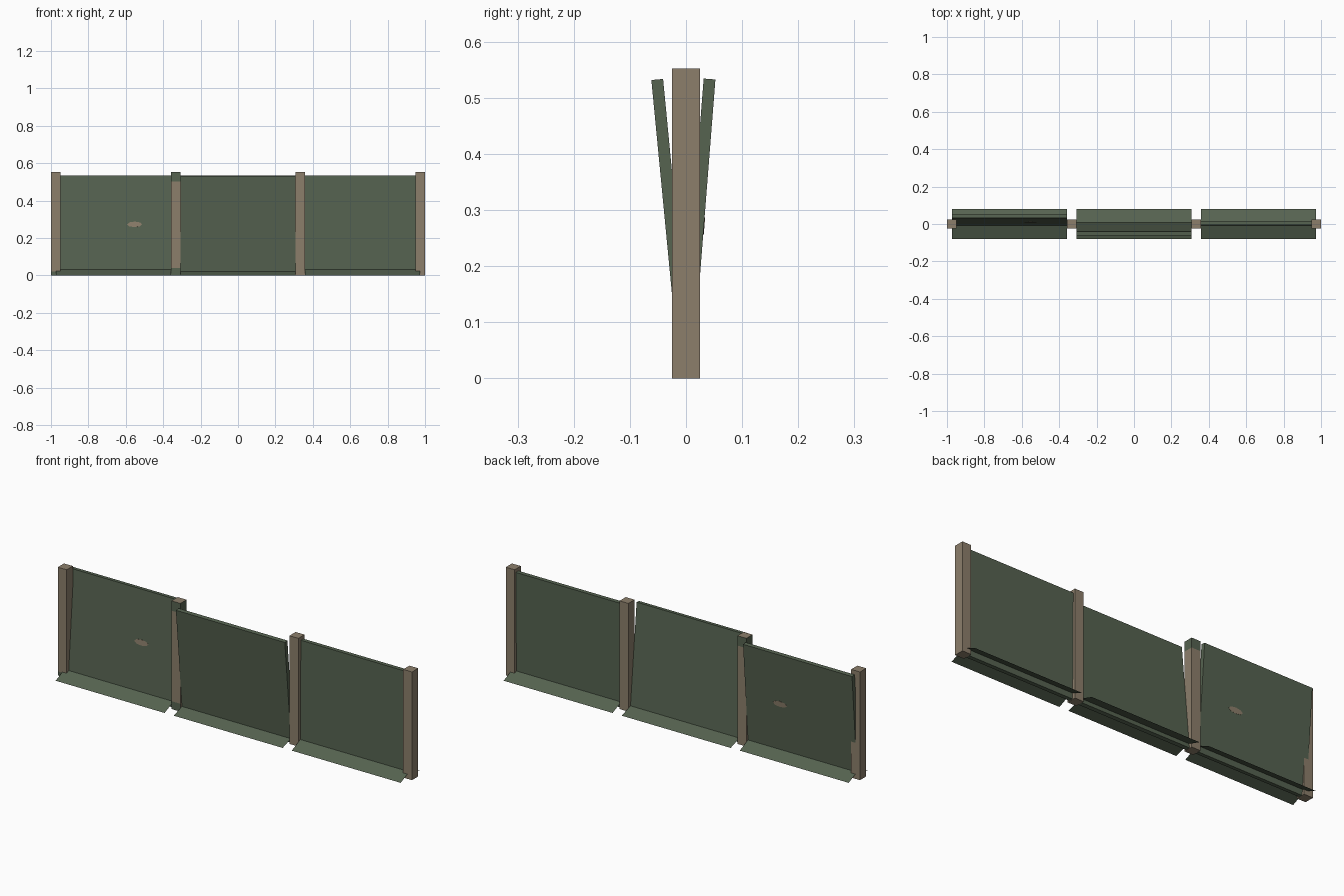
import bpy, bmesh, math
from mathutils import Matrix

if "Cube" in bpy.data.objects:
    bpy.data.objects.remove(bpy.data.objects["Cube"])


def material(name, rgb):
    m = bpy.data.materials.new(name)
    m.diffuse_color = (*rgb, 1)
    m.use_nodes = True
    m.node_tree.nodes["Principled BSDF"].inputs["Base Color"].default_value = m.diffuse_color
    return m


WOOD = material("weathered_wood", (0.265, 0.212, 0.148))
GREEN = material("green_fabric", (0.093, 0.125, 0.081))


def finish(name, bm, *mats):
    mesh = bpy.data.meshes.new(name)
    bm.to_mesh(mesh)
    bm.free()
    for m in mats:
        mesh.materials.append(m)
    ob = bpy.data.objects.new(name, mesh)
    bpy.context.collection.objects.link(ob)
    return ob


def box(bm, x, z0, z1, w, d):
    mat = Matrix.Translation((x, 0, (z0 + z1) / 2)) @ Matrix.Diagonal((w, d, z1 - z0, 1))
    bmesh.ops.create_cube(bm, size=1, matrix=mat)


# Square posts; stained bands are cut in by height
POST_W, POST_H = 0.05, 0.552
for i, (x, low, high) in enumerate([(-0.975, 0.02, 0.6), (-0.333, 0.04, 0.502),
                                    (0.333, 0.0, 0.6), (0.975, 0.0, 0.6)]):
    bm = bmesh.new()
    box(bm, x, 0, POST_H, POST_W, POST_W)
    for z in (low, high):
        if 0 < z < POST_H:
            bmesh.ops.bisect_plane(bm, geom=bm.verts[:] + bm.edges[:] + bm.faces[:],
                                   plane_co=(0, 0, z), plane_no=(0, 0, 1))
    bm.normal_update()
    for f in bm.faces:
        z = f.calc_center_median().z
        side = abs(f.normal.z) < 0.5
        front = f.normal.y < -0.5
        f.material_index = int(side and (z > high or (z < low and front)))
    finish(f"post_{i + 1}", bm, WOOD, GREEN)

# Fabric panels leaning by different angles, each with a sloping ground flap per side
PANEL_W, PANEL_H, PANEL_T = 0.615, 0.535, 0.021
for i, (x, lean, flap_z) in enumerate([(-0.6665, -4.5, 0.035), (0, 5.5, 0.026),
                                       (0.6665, -0.5, 0.035)]):
    tilt = Matrix.Rotation(math.radians(lean), 4, 'X')
    bm = bmesh.new()
    box(bm, x, 0.001, PANEL_H, PANEL_W, PANEL_T)
    bmesh.ops.transform(bm, matrix=tilt, verts=bm.verts)
    finish(f"fabric_panel_{i + 1}", bm, GREEN)

    for side, label in ((-1, "front"), (1, "back")):
        bm = bmesh.new()
        pts = [(x - PANEL_W / 2, 0, flap_z), (x - PANEL_W / 2, side * 0.079, 0),
               (x + PANEL_W / 2, side * 0.079, 0), (x + PANEL_W / 2, 0, flap_z)]
        f = bm.faces.new([bm.verts.new(p) for p in pts])
        f.normal_update()
        if f.normal.z < 0:
            f.normal_flip()
        finish(f"ground_flap_{label}_{i + 1}", bm, GREEN)

    # Small brown stain showing on both sides of the left panel
    if i == 0:
        bm = bmesh.new()
        place = tilt @ Matrix.Translation((-0.553, 0, 0.273)) @ Matrix.Rotation(math.pi / 2, 4, 'X')
        place = place @ Matrix.Diagonal((0.04, 0.015, 1, 1))
        bmesh.ops.create_cone(bm, cap_ends=True, segments=8, radius1=1, radius2=1,
                              depth=PANEL_T + 0.002, matrix=place)
        finish("panel_stain", bm, WOOD)
